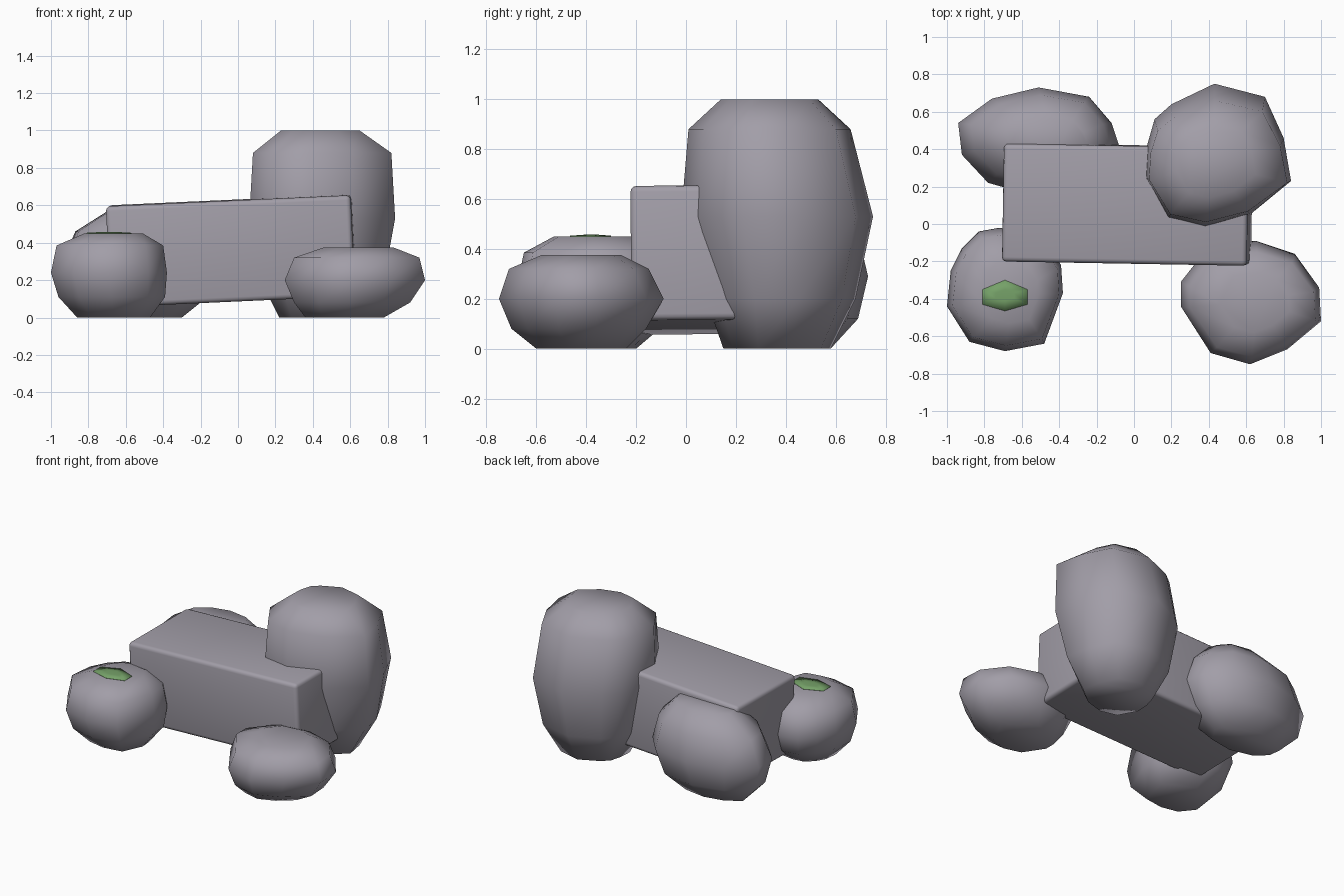
import bpy
import bmesh
from math import radians

if "Cube" in bpy.data.objects:
    bpy.data.objects.remove(bpy.data.objects["Cube"], do_unlink=True)


def make_material(name, color):
    material = bpy.data.materials.new(name)
    material.use_nodes = True
    material.diffuse_color = color
    material.node_tree.nodes["Principled BSDF"].inputs["Base Color"].default_value = color
    return material


stone = make_material("stone grey", (0.36, 0.34, 0.39, 1))
moss = make_material("moss green", (0.18, 0.36, 0.14, 1))


def finish(name, bm, material):
    """Turn a bmesh into a named, smooth-shaded object with one material."""
    bmesh.ops.recalc_face_normals(bm, faces=bm.faces)
    mesh = bpy.data.meshes.new(name)
    bm.to_mesh(mesh)
    bm.free()
    mesh.materials.append(material)
    for polygon in mesh.polygons:
        polygon.use_smooth = True
    obj = bpy.data.objects.new(name, mesh)
    bpy.context.collection.objects.link(obj)
    return obj


def remap(value, low, high, new_low, new_high):
    return new_low + (value - low) / (high - low) * (new_high - new_low)


def boulder(name, outline, rings, material=stone):
    """Loft a plan outline through rings given as (z, x_min, x_max, y_min, y_max)."""
    xs = [point[0] for point in outline]
    ys = [point[1] for point in outline]
    bm = bmesh.new()
    loops = []
    for z, x0, x1, y0, y1 in rings:
        loops.append([bm.verts.new((remap(x, min(xs), max(xs), x0, x1),
                                    remap(y, min(ys), max(ys), y0, y1), z))
                      for x, y in outline])
    count = len(outline)
    for lower, upper in zip(loops, loops[1:]):
        for i in range(count):
            j = (i + 1) % count
            bm.faces.new((lower[i], lower[j], upper[j], upper[i]))
    bm.faces.new(loops[0][::-1])
    bm.faces.new(loops[-1])
    return finish(name, bm, material)


# Tall boulder at the back
boulder("tall_boulder",
        [(.43, .75), (.20, .64), (.11, .56), (.07, .42), (.06, .25), (.18, .03),
         (.38, -.02), (.62, .05), (.84, .23), (.80, .46), (.70, .68)],
        [(0, .22, .66, .15, .58), (.2, .12, .78, .08, .68),
         (.53, .06, .84, -.02, .75), (.88, .08, .82, .01, .66),
         (1, .23, .65, .14, .53)])

# Low round boulder at the front that carries the moss
boulder("mossy_boulder",
        [(-1, -.44), (-.88, -.63), (-.69, -.68), (-.48, -.64), (-.38, -.37),
         (-.39, -.22), (-.50, -.06), (-.72, -.02), (-.83, -.04), (-.92, -.13),
         (-.98, -.25)],
        [(0, -.86, -.47, -.53, -.2), (.11, -.96, -.39, -.64, -.07),
         (.24, -1, -.38, -.68, -.02), (.385, -.97, -.40, -.65, -.06),
         (.45, -.82, -.51, -.53, -.2)])

# Flat boulder at the front
boulder("flat_boulder",
        [(.25, -.31), (.25, -.44), (.41, -.69), (.62, -.75), (.82, -.67),
         (1, -.52), (.99, -.34), (.86, -.16), (.65, -.09), (.40, -.12)],
        [(0, .36, .78, -.6, -.24), (.08, .30, .92, -.7, -.16),
         (.2, .25, 1, -.75, -.09), (.32, .30, .97, -.71, -.15),
         (.375, .46, .83, -.58, -.26)])

# Wide boulder behind the block
boulder("wide_boulder",
        [(-.94, .54), (-.92, .37), (-.78, .22), (-.50, .14), (-.20, .2),
         (-.08, .42), (-.12, .54), (-.24, .68), (-.51, .73), (-.76, .67)],
        [(0, -.78, -.30, .3, .58), (.12, -.90, -.15, .2, .69),
         (.29, -.94, -.08, .14, .73), (.46, -.87, -.13, .2, .69),
         (.58, -.68, -.25, .3, .58)])

# Thin moss patch on the round boulder
boulder("moss_patch",
        [(-.81, -.35), (-.81, -.43), (-.69, -.465), (-.57, -.43), (-.57, -.35),
         (-.69, -.3)],
        [(.448, -.81, -.57, -.465, -.3), (.453, -.81, -.57, -.465, -.3),
         (.457, -.74, -.64, -.41, -.35)], moss)

# Tilted stone block with softened edges
bm = bmesh.new()
bmesh.ops.create_cube(bm, size=1)
bmesh.ops.scale(bm, vec=(1.31, .63, .54), verts=bm.verts)
bmesh.ops.bevel(bm, geom=bm.edges[:], offset=.025, segments=3, profile=.5,
                affect='EDGES')
block = finish("stone_block", bm, stone)
block.location = (-.035, .105, .357)
block.rotation_euler = (radians(.5), radians(-2.6), radians(-1))
bpy.ops.object.select_all(action='DESELECT')
block.select_set(True)
bpy.context.view_layer.objects.active = block
bpy.ops.object.shade_smooth_by_angle(angle=radians(40))
